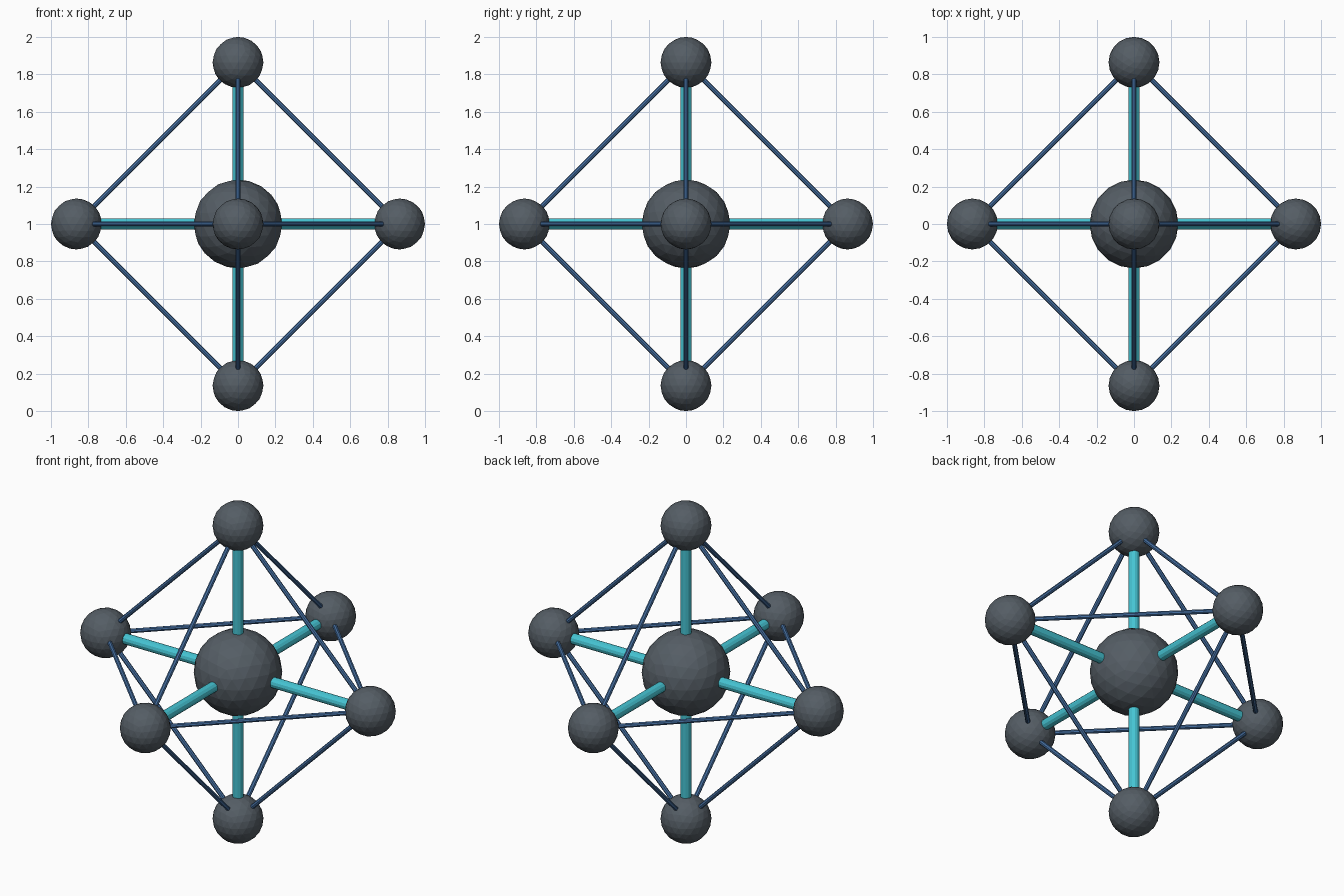
import bpy
from mathutils import Vector
from itertools import combinations

if "Cube" in bpy.data.objects:
    bpy.data.objects.remove(bpy.data.objects["Cube"])

CENTRE, REACH = Vector((0, 0, 1)), 0.864


def material(name, rgb):
    m = bpy.data.materials.new(name)
    m.diffuse_color = (*rgb, 1)
    m.use_nodes = True
    m.node_tree.nodes["Principled BSDF"].inputs["Base Color"].default_value = m.diffuse_color
    return m


dark = material("dark_grey", (0.09, 0.11, 0.13))
teal = material("teal", (0.06, 0.55, 0.65))
blue = material("blue", (0.06, 0.16, 0.36))


def ball(name, loc, radius):
    bpy.ops.mesh.primitive_ico_sphere_add(subdivisions=3, radius=radius, location=loc)
    bpy.context.object.name = name
    bpy.context.object.data.materials.append(dark)


def rod(name, a, b, radius, sides, mat):
    d = b - a
    bpy.ops.mesh.primitive_cylinder_add(vertices=sides, radius=radius, depth=d.length, location=(a + b) / 2)
    o = bpy.context.object
    o.name = name
    o.rotation_mode = 'QUATERNION'
    o.rotation_quaternion = d.to_track_quat('Z', 'Y')
    o.data.materials.append(mat)


dirs = {"right": Vector((1, 0, 0)), "left": Vector((-1, 0, 0)),
        "back": Vector((0, 1, 0)), "front": Vector((0, -1, 0)),
        "top": Vector((0, 0, 1)), "bottom": Vector((0, 0, -1))}

# Core, outer balls and spokes
ball("core_ball", CENTRE, 0.237)
for n, d in dirs.items():
    ball(n + "_ball", CENTRE + d * REACH, 0.136)
    rod(n + "_spoke", CENTRE, CENTRE + d * REACH, 0.03, 12, teal)

# Thin struts along the twelve octahedron edges
for (n1, d1), (n2, d2) in combinations(dirs.items(), 2):
    if abs(d1.dot(d2)) < 0.1:
        rod(f"{n1}_{n2}_strut", CENTRE + d1 * REACH, CENTRE + d2 * REACH, 0.013, 8, blue)
